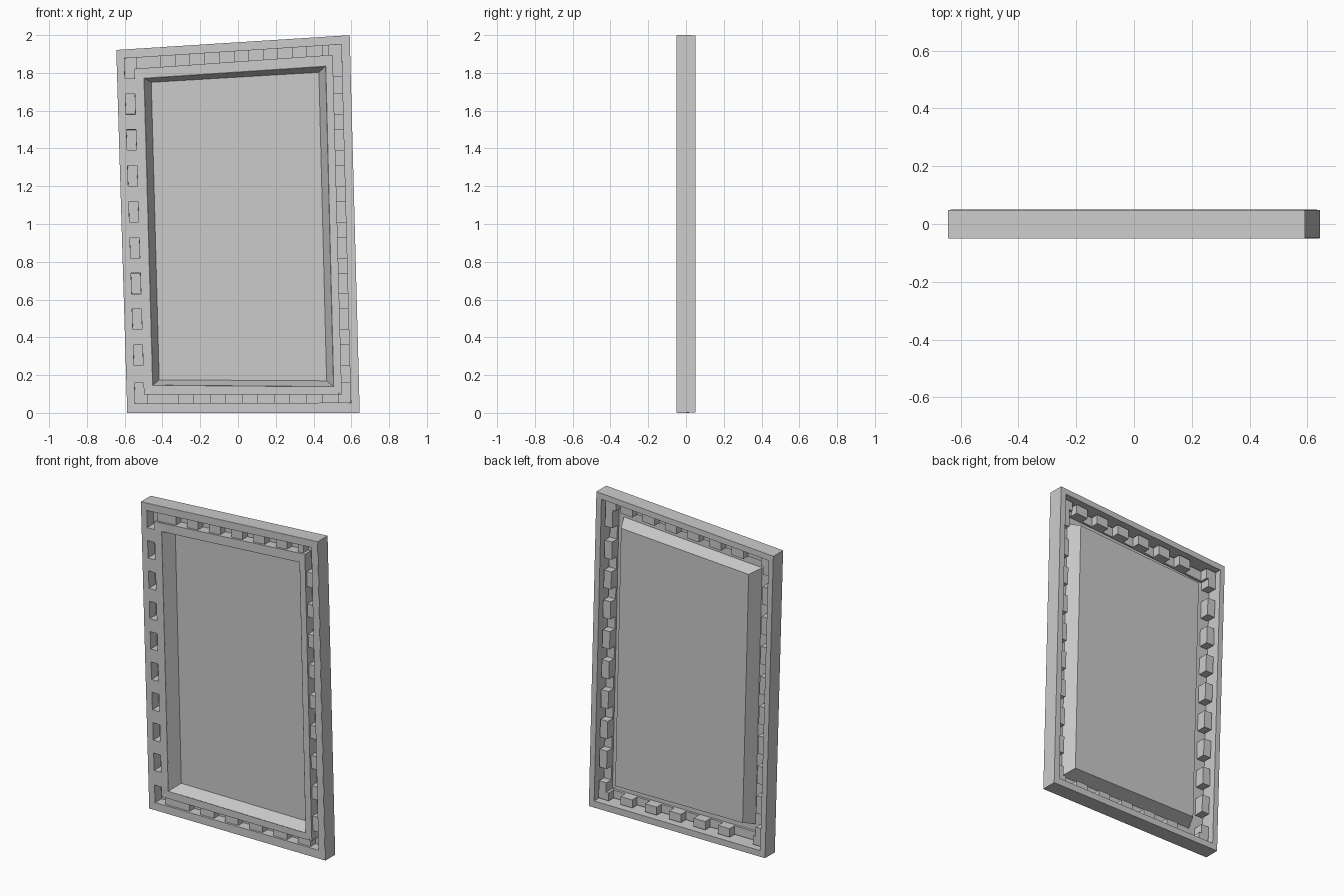
import bpy
import bmesh
from mathutils import Vector

if "Cube" in bpy.data.objects:
    bpy.data.objects.remove(bpy.data.objects["Cube"])

FRONT, BACK = -0.048, 0.048
BRIDGE, POCKET, FLOOR = -0.034, 0.015, 0.032

# Skewed outlines in (x, z): bottom left, bottom right, top right, top left
outer = [(-0.585, 0.002), (0.643, 0.002), (0.59, 1.998), (-0.643, 1.92)]
groove_out = [(-0.545, 0.048), (0.598, 0.053), (0.548, 1.952), (-0.603, 1.878)]
groove_in = [(-0.497, 0.10), (0.548, 0.10), (0.50, 1.894), (-0.55, 1.82)]
opening = [(-0.452, 0.146), (0.507, 0.138), (0.465, 1.836), (-0.498, 1.772)]
panel = [(-0.418, 0.174), (0.47, 0.169), (0.429, 1.804), (-0.46, 1.751)]

gray = bpy.data.materials.new("light gray")
gray.diffuse_color = (0.6, 0.6, 0.6, 1)
gray.use_nodes = True
gray.node_tree.nodes["Principled BSDF"].inputs["Base Color"].default_value = gray.diffuse_color


def at(y, p):
    return (p[0], y, p[1])


def cut_point(p, q, axis, c):
    """Point on line p-q whose x (axis 0) or z (axis 1) equals c."""
    t = (c - p[axis]) / (q[axis] - p[axis])
    return tuple(Vector(p).lerp(Vector(q), t))


def build(name, faces, thickness=0):
    bm = bmesh.new()
    for f in faces:
        bm.faces.new([bm.verts.new(v) for v in f])
    bmesh.ops.remove_doubles(bm, verts=bm.verts, dist=0.0005)
    bmesh.ops.recalc_face_normals(bm, faces=bm.faces)
    me = bpy.data.meshes.new(name)
    bm.to_mesh(me)
    bm.free()
    me.materials.append(gray)
    ob = bpy.data.objects.new(name, me)
    bpy.context.collection.objects.link(ob)
    if thickness:
        mod = ob.modifiers.new("thickness", 'SOLIDIFY')
        mod.thickness = thickness
        mod.offset = 0
    return ob


def band(a, ya, b, yb):
    """Four quads joining outline a to outline b."""
    return [[at(ya, a[i]), at(ya, a[(i + 1) % 4]), at(yb, b[(i + 1) % 4]), at(yb, b[i])]
            for i in range(4)]


def pitch(first, step, width, count, start, end):
    """Cut positions: corner pocket end, repeated pockets, corner pocket start."""
    cuts = [start]
    for k in range(count):
        cuts += [first + step * k, first + step * k + width]
    return cuts + [end]


# Front sheet with a groove of alternating deep pockets and shallow bridges
sides = [
    (0, pitch(-0.315, 0.17, 0.08, 5, -0.48, 0.53), BRIDGE),
    (1, pitch(0.25, 0.19, 0.11, 8, 0.16, 1.78), BRIDGE),
    (0, pitch(-0.41, 0.155, 0.08, 6, -0.535, 0.48)[::-1], BRIDGE),
    (1, pitch(0.25, 0.19, 0.11, 8, 0.16, 1.77)[::-1], FRONT),
]
sheet = []
for i, (axis, cuts, bridge) in enumerate(sides):
    j = (i + 1) % 4
    lines = [[loop[i]] + [cut_point(loop[i], loop[j], axis, c) for c in cuts] + [loop[j]]
             for loop in (outer, groove_out, groove_in, opening)]
    edge, go, gi, op = lines
    n = len(edge) - 1
    depth = [POCKET if k % 2 == 0 else bridge for k in range(n)]
    for k in range(n):
        d = depth[k]
        for a, b, y in ((edge, go, FRONT), (go, gi, d), (gi, op, FRONT)):
            sheet.append([at(y, a[k]), at(y, a[k + 1]), at(y, b[k + 1]), at(y, b[k])])
        if d != FRONT:
            for a in (go, gi):
                sheet.append([at(FRONT, a[k]), at(FRONT, a[k + 1]),
                              at(d, a[k + 1]), at(d, a[k])])
        if k:
            e = depth[k - 1]
            sheet.append([at(d, go[k]), at(d, gi[k]), at(e, gi[k]), at(e, go[k])])
build("grooved_front", sheet, 0.004)

# Tapered tray holding the recessed panel
build("panel_tray", band(opening, FRONT, panel, FLOOR)
      + [[at(FLOOR, p) for p in panel]], 0.004)

# Outer rim: side walls, back edge and inner walls
rim_in = [tuple(Vector(a).lerp(Vector(b), 0.8)) for a, b in zip(outer, groove_out)]
build("outer_rim", band(outer, FRONT, outer, BACK) + band(outer, BACK, rim_in, BACK)
      + band(rim_in, BACK, rim_in, FRONT), 0.004)
